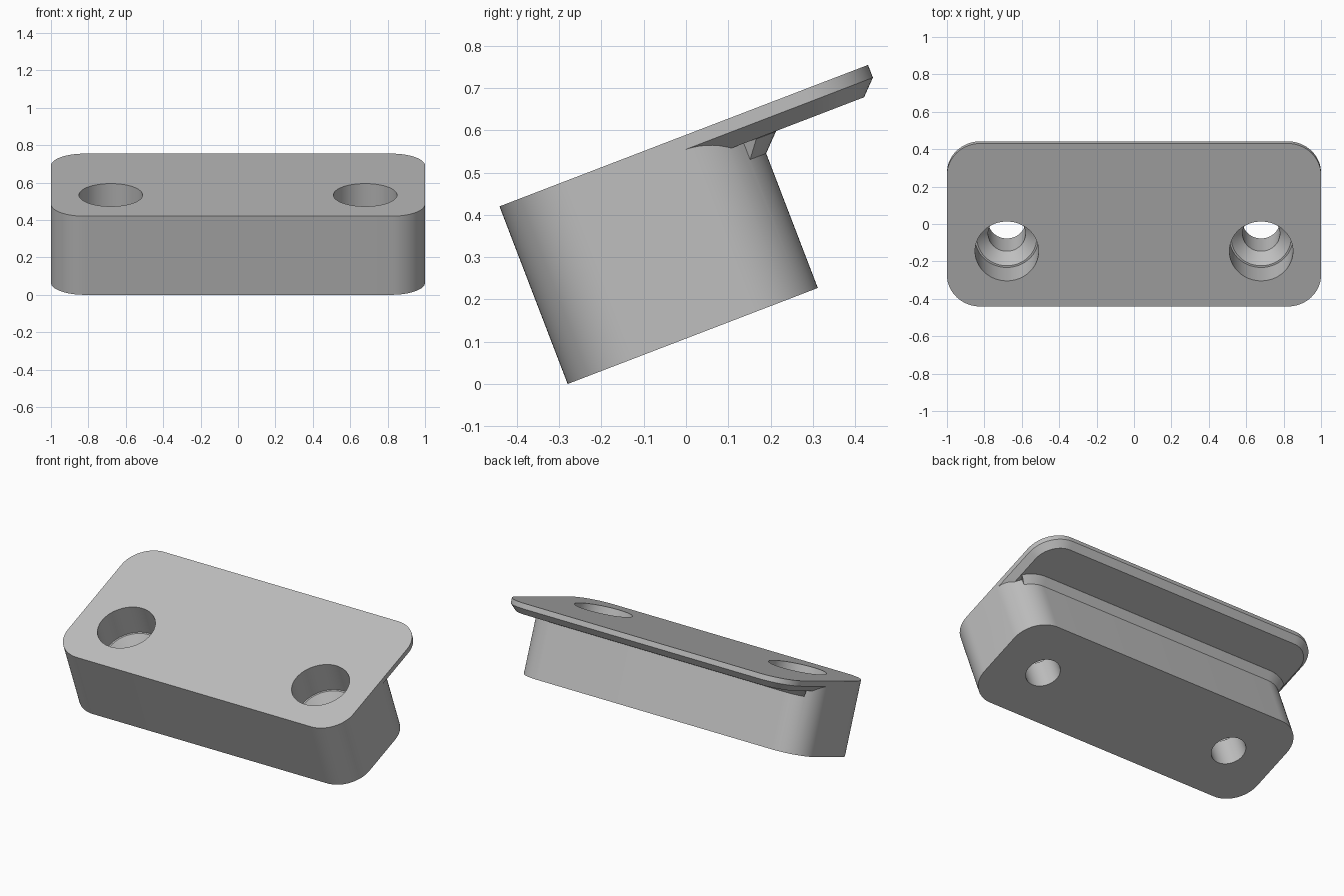
import bpy, bmesh, math
from mathutils import Matrix, Vector

if "Cube" in bpy.data.objects:
    bpy.data.objects.remove(bpy.data.objects["Cube"])

TILT = math.radians(21)
SEG = 16            # steps per rounded corner
RADIUS = 0.18       # corner radius
BLOCK_DEPTH, PLATE_DEPTH = 0.634, 0.934
TOP, LIP, UNDER, FILLET = 0.45, 0.418, 0.382, 0.341

grey = bpy.data.materials.new("mid grey")
grey.use_nodes = True
grey.diffuse_color = (0.52, 0.52, 0.52, 1)
grey.node_tree.nodes["Principled BSDF"].inputs["Base Color"].default_value = grey.diffuse_color


def loft(name, rings):
    """Closed solid skinned through rings of equal point count."""
    bm = bmesh.new()
    loops = [[bm.verts.new(p) for p in ring] for ring in rings]
    n = len(loops[0])
    for a, b in zip(loops, loops[1:]):
        for i in range(n):
            j = (i + 1) % n
            bm.faces.new((a[i], a[j], b[j], b[i]))
    bm.faces.new(loops[0])
    bm.faces.new(loops[-1])
    bmesh.ops.recalc_face_normals(bm, faces=bm.faces)
    mesh = bpy.data.meshes.new(name)
    bm.to_mesh(mesh)
    bm.free()
    mesh.materials.append(grey)
    obj = bpy.data.objects.new(name, mesh)
    bpy.context.collection.objects.link(obj)
    return obj


def corner(quarter, depth, offset, step):
    """Point on one rounded corner, pushed outward by offset."""
    a = math.pi / 2 * (quarter + step / SEG)
    cx = (1 - RADIUS) * (1 if quarter in (0, 3) else -1)
    cy = depth - RADIUS if quarter < 2 else RADIUS
    r = RADIUS + offset
    return cx + r * math.cos(a), cy + r * math.sin(a)


def outline(depth, offset, z):
    return [Vector((*corner(q, depth, offset, s), z))
            for q in range(4) for s in range(SEG + 1)]


def circle(x, y, r, z, n=64):
    return [Vector((x + r * math.cos(math.tau * i / n),
                    y + r * math.sin(math.tau * i / n), z)) for i in range(n)]


def combine(target, tool, operation):
    tool.hide_render = True
    mod = target.modifiers.new(operation, 'BOOLEAN')
    mod.operation, mod.solver, mod.object = operation, 'EXACT', tool
    bpy.context.view_layer.objects.active = target
    bpy.ops.object.modifier_apply(modifier=mod.name)
    bpy.data.objects.remove(tool)


# Rounded block and the overhanging plate with a chamfered lower rim
body = loft("mounting_block", [outline(BLOCK_DEPTH, 0, z) for z in (0, LIP)])
plate = loft("overhang_plate", [outline(PLATE_DEPTH, UNDER - LIP, UNDER),
                                outline(PLATE_DEPTH, 0, LIP),
                                outline(PLATE_DEPTH, 0, TOP)])
combine(body, plate, 'UNION')

# Sloped strip in the inner corner, wrapping part of both back corners
section = [(-0.02, FILLET), (0, FILLET), (0.04, UNDER - 0.001),
           (0.04, 0.395), (-0.02, 0.395)]
path = [(0, s) for s in range(9, SEG + 1)] + [(1, s) for s in range(SEG - 8)]
strip = loft("corner_strip", [[Vector((*corner(q, BLOCK_DEPTH, d, s), z))
                               for d, z in section] for q, s in path])
combine(body, strip, 'UNION')

# Stepped and countersunk screw holes
hole = [(0.17, 0.5), (0.17, 0.25), (0.16, 0.25), (0.1, 0.19), (0.1, -0.05)]
for side in (-1, 1):
    cutter = loft("hole_cutter", [circle(side * 0.68, BLOCK_DEPTH / 2, r, z)
                                  for r, z in hole])
    combine(body, cutter, 'DIFFERENCE')

# Lean the whole piece so it rests on its lower front edge
body.data.transform(Matrix.Translation((0, -0.28, 0)) @ Matrix.Rotation(TILT, 4, 'X'))
bpy.ops.object.select_all(action='DESELECT')
body.select_set(True)
bpy.context.view_layer.objects.active = body
bpy.ops.object.shade_smooth_by_angle(angle=math.radians(30))
